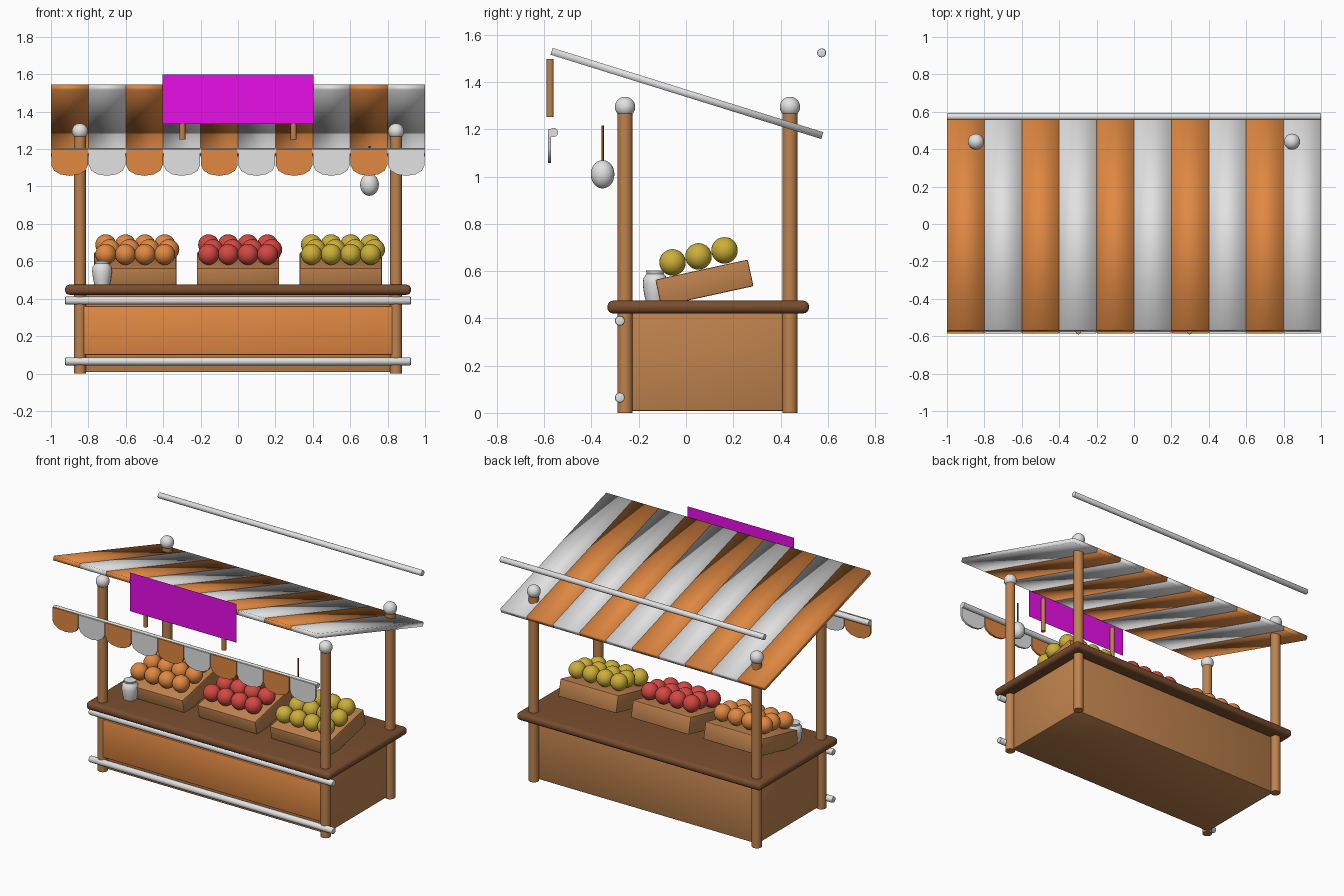
import bpy, bmesh, math
from mathutils import Matrix

if "Cube" in bpy.data.objects:
    bpy.data.objects.remove(bpy.data.objects["Cube"])


def mat(name, *c):
    m = bpy.data.materials.new(name)
    m.diffuse_color = (*c, 1)
    m.use_nodes = True
    m.node_tree.nodes["Principled BSDF"].inputs["Base Color"].default_value = m.diffuse_color
    return m


ORANGE = mat("orange", 0.75, 0.25, 0.055)
WHITE = mat("white", 0.76, 0.76, 0.76)
WOOD = mat("wood", 0.52, 0.225, 0.075)
DARK = mat("dark wood", 0.19, 0.075, 0.028)
RED = mat("red", 0.66, 0.065, 0.055)
YELLOW = mat("yellow", 0.6, 0.43, 0.04)
MAGENTA = mat("magenta", 0.9, 0.005, 0.9)


def finish(name, bm, mats, angle=40):
    bmesh.ops.recalc_face_normals(bm, faces=bm.faces[:])
    me = bpy.data.meshes.new(name)
    bm.to_mesh(me)
    bm.free()
    ob = bpy.data.objects.new(name, me)
    bpy.context.collection.objects.link(ob)
    for m in mats:
        me.materials.append(m)
    bpy.ops.object.select_all(action='DESELECT')
    bpy.context.view_layer.objects.active = ob
    ob.select_set(True)
    if angle >= 180:
        bpy.ops.object.shade_smooth()
    else:
        bpy.ops.object.shade_smooth_by_angle(angle=math.radians(angle))
    return ob


def box(name, center, size, m, tilt=0, bevel=0, segs=2, angle=40):
    bm = bmesh.new()
    bmesh.ops.create_cube(bm, size=1)
    bmesh.ops.scale(bm, vec=size, verts=bm.verts)
    if bevel:
        bmesh.ops.bevel(bm, geom=bm.edges[:], offset=bevel, segments=segs,
                        profile=0.5, affect='EDGES')
    bmesh.ops.transform(bm, matrix=Matrix.Translation(center) @
                        Matrix.Rotation(math.radians(tilt), 4, 'X'), verts=bm.verts)
    return finish(name, bm, [m], angle)


def rod(name, center, r, length, m, axis='Z', bevel=0.0):
    bm = bmesh.new()
    bmesh.ops.create_cone(bm, cap_ends=True, segments=20, radius1=r, radius2=r, depth=length)
    if bevel:
        rim = [e for e in bm.edges if abs(e.verts[0].co.z - e.verts[1].co.z) < 1e-5]
        bmesh.ops.bevel(bm, geom=rim, offset=bevel, segments=2, profile=0.5, affect='EDGES')
    rot = Matrix.Rotation(math.pi / 2, 4, 'Y') if axis == 'X' else Matrix()
    bmesh.ops.transform(bm, matrix=Matrix.Translation(center) @ rot, verts=bm.verts)
    return finish(name, bm, [m])


def balls(name, centers, r, m, zscale=1.0):
    bm = bmesh.new()
    for c in centers:
        bmesh.ops.create_uvsphere(bm, u_segments=24, v_segments=14, radius=r,
                                  matrix=Matrix.Translation(c) @ Matrix.Diagonal((1, 1, zscale, 1)))
    return finish(name, bm, [m], 60)


# Counter: body, front panel, thick rounded top, two front rails
box("counter_body", (0, 0.091, 0.222), (1.68, 0.67, 0.43), WOOD, bevel=0.008)
box("front_panel", (0, -0.262, 0.23), (1.66, 0.04, 0.26), ORANGE, bevel=0.006)
box("counter_top", (0, 0.094, 0.448), (1.85, 0.853, 0.054), DARK, bevel=0.024, segs=4)
for label, z in (("lower", 0.065), ("upper", 0.39)):
    rod(label + "_front_rail", (0, -0.28, z), 0.021, 1.85, WHITE, 'X', 0.006)

# Corner posts with ball knobs
for side, x in (("left", -0.845), ("right", 0.845)):
    for end, y in (("front", -0.258), ("back", 0.44)):
        rod(f"{end}_{side}_post", (x, y, 0.64), 0.032, 1.28, WOOD)
        balls(f"{end}_{side}_knob", [(x, y, 1.295)], 0.043, WHITE)

# Striped tilted canopy, one soft-shaded slab per stripe
for i in range(10):
    box(f"canopy_stripe_{i + 1}", (-0.9 + 0.2 * i, 0.004, 1.352), (0.2, 1.2, 0.03),
        WHITE if i % 2 else ORANGE, tilt=-17.3, angle=180)

# Scalloped valance with its bar, and the loose back bar
bm = bmesh.new()
scallop = [(-0.098, 1.2), (-0.098, 1.115), (-0.084, 1.085), (-0.05, 1.065), (0, 1.057),
           (0.05, 1.065), (0.084, 1.085), (0.098, 1.115), (0.098, 1.2)]
for i in range(10):
    cx = -0.9 + 0.2 * i
    f = bm.faces.new([bm.verts.new((cx + x, -0.585, z)) for x, z in scallop])
    ext = bmesh.ops.extrude_face_region(bm, geom=[f])["geom"]
    vs = [g for g in ext if isinstance(g, bmesh.types.BMVert)]
    bmesh.ops.translate(bm, vec=(0, 0.014, 0), verts=vs)
for f in bm.faces:
    f.material_index = int((f.calc_center_median().x + 1) / 0.2) % 2
finish("valance", bm, [ORANGE, WHITE])
rod("valance_bar", (0, -0.561, 1.187), 0.019, 2.0, WHITE, 'X')
rod("back_bar", (0, 0.574, 1.524), 0.019, 2.0, WHITE, 'X', 0.005)

# Sign sheet on two hangers
bm = bmesh.new()
bm.faces.new([bm.verts.new((x, -0.593, z)) for x, z in
              ((-0.403, 1.335), (0.403, 1.335), (0.403, 1.6), (-0.403, 1.6))])
finish("sign", bm, [MAGENTA])
for side, x in (("left", -0.297), ("right", 0.297)):
    rod(side + "_sign_hanger", (x, -0.575, 1.375), 0.015, 0.247, WOOD)

# Tilted crates with three rows of four fruit
for label, cx, m in (("orange", -0.55, ORANGE), ("red", 0, RED), ("yellow", 0.55, YELLOW)):
    box(label + "_crate", (cx, 0.078, 0.55), (0.44, 0.4, 0.115), WOOD, tilt=12.3, bevel=0.006)
    balls(label + "_fruit", [(cx - 0.157 + 0.105 * c + (0.022 if r == 1 else 0),
                              -0.057 + 0.11 * r, 0.637 + 0.0255 * r)
                             for r in range(3) for c in range(4)], 0.056, m)

# Jar on the counter, a turned profile
bm = bmesh.new()
prof = [(0, 0.472), (0.04, 0.472), (0.047, 0.5), (0.053, 0.545), (0.05, 0.572),
        (0.036, 0.588), (0.04, 0.602), (0, 0.602)]
vs = [bm.verts.new((r, 0, z)) for r, z in prof]
es = [bm.edges.new(p) for p in zip(vs, vs[1:])]
bmesh.ops.spin(bm, geom=vs + es, cent=(0, 0, 0), axis=(0, 0, 1), angle=math.tau, steps=24)
bmesh.ops.remove_doubles(bm, verts=bm.verts[:], dist=1e-4)
bmesh.ops.translate(bm, vec=(-0.727, -0.13, 0), verts=bm.verts)
finish("jar", bm, [WHITE], 50)

# Hanging lamp on a cord
balls("lamp", [(0.703, -0.353, 1.01)], 0.05, WHITE, 1.2)
rod("lamp_cord", (0.703, -0.353, 1.137), 0.005, 0.16, DARK)
